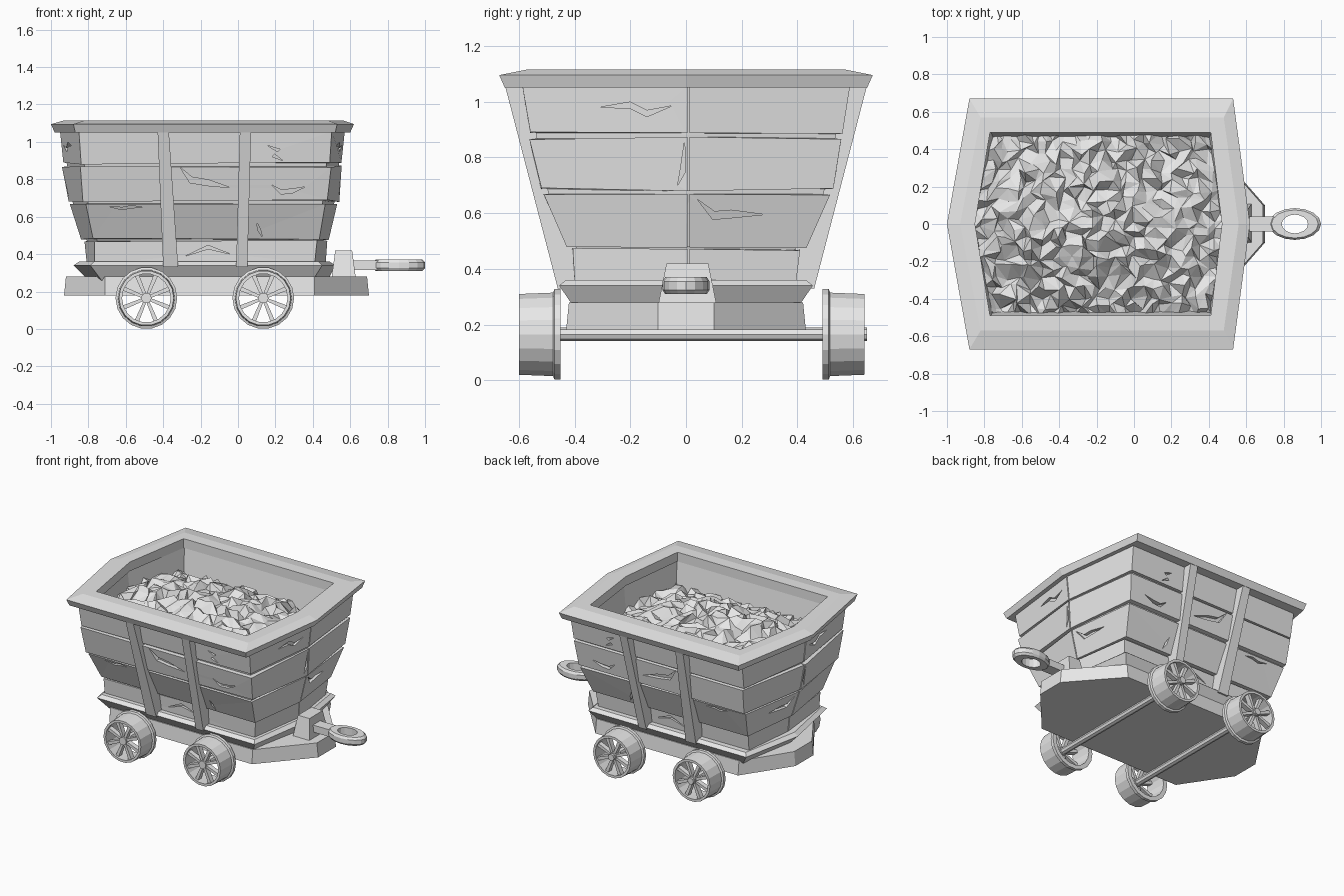
import bpy, bmesh, math, random
from mathutils import Vector

random.seed(4)
if "Cube" in bpy.data.objects:
    bpy.data.objects.remove(bpy.data.objects["Cube"])

grey = bpy.data.materials.new("plain_grey")
grey.use_nodes = True
grey.diffuse_color = (0.8, 0.8, 0.8, 1)
grey.node_tree.nodes["Principled BSDF"].inputs["Base Color"].default_value = (0.8, 0.8, 0.8, 1)


def finish(name, bm):
    bmesh.ops.recalc_face_normals(bm, faces=bm.faces)
    mesh = bpy.data.meshes.new(name)
    bm.to_mesh(mesh)
    bm.free()
    mesh.materials.append(grey)
    obj = bpy.data.objects.new(name, mesh)
    bpy.context.collection.objects.link(obj)
    return obj


def loft(bm, rings, closed=False):
    """Skin a row of point rings, either capped or joined end to end."""
    loops = [[bm.verts.new(p) for p in ring] for ring in rings]
    pairs = list(zip(loops, loops[1:]))
    if closed:
        pairs.append((loops[-1], loops[0]))
    else:
        bm.faces.new(loops[0])
        bm.faces.new(loops[-1])
    for a, b in pairs:
        for i in range(len(a)):
            j = (i + 1) % len(a)
            bm.faces.new((a[i], a[j], b[j], b[i]))


def lofted(name, rings, closed=False):
    bm = bmesh.new()
    loft(bm, rings, closed)
    return finish(name, bm)


def hexagon(z, xl, xr, tip_l, tip_r, hy):
    return [(xl, -hy, z), (xr, -hy, z), (tip_r, 0, z), (xr, hy, z), (xl, hy, z), (tip_l, 0, z)]


def dims(s, off=0.0):
    """Body outline for flare s (0 at the floor, 1 under the rim)."""
    return (-0.76 - 0.09 * s - off, 0.41 + 0.09 * s + off,
            -0.81 - 0.14 * s - off, 0.46 + 0.11 * s + off, 0.39 + 0.19 * s + off)


def body(z, s, off=0.0):
    return hexagon(z, *dims(s, off))


def jitter(ring, amount=0.006):
    return [Vector(p) + Vector([random.uniform(-amount, amount) for _ in p]) for p in ring]


def rect(x0, x1, y0, y1, z):
    return [(x0, y0, z), (x1, y0, z), (x1, y1, z), (x0, y1, z)]


# Inner shell of the tub
shell = [(0.30, 0), (0.47, 0.08), (0.67, 0.62), (0.88, 0.85), (1.07, 1)]
lofted("tub_lining", [body(z, s, -0.014) for z, s in shell]
       + [body(z, s, -0.08) for z, s in reversed(shell)], True)

# Horizontal plank courses
courses = [(0.35, 0, 0.47, 0.08), (0.48, 0.18, 0.67, 0.62),
           (0.685, 0.68, 0.87, 0.87), (0.885, 0.85, 1.06, 1)]
planks = []
for n, (z0, s0, z1, s1) in enumerate(courses):
    planks.append(lofted(f"plank_course_{n + 1}", [
        jitter(body(z0, s0, 0.004)), jitter(body(z1, s1, 0.004)),
        body(z1, s1, -0.035), body(z0, s0, -0.035)], True))


# Splits and chips in the planks
def flare(z):
    for z0, s0, z1, s1 in courses:
        if z <= z1:
            return s0 + (s1 - s0) * max(0, z - z0) / (z1 - z0)
    return 1


def wall_point(side, u, z, out):
    xl, xr, tip_l, tip_r, hy = dims(flare(z), out)
    if side in ("front", "back"):
        return (u, -hy if side == "front" else hy, z)
    tip, corner = (tip_r, xr) if side == "left_end" else (tip_l, xl)
    return (tip + (corner - tip) * abs(u) / hy, u, z)


def crack(bm, side, width, path):
    """Jagged wedge, pointed at both ends, following a path on one wall."""
    a, b = Vector(path[0]), Vector(path[-1])
    d = (b - a).normalized()
    w = Vector((-d.y, d.x)) * width
    mids = [Vector(p) for p in path[1:-1]]
    outline = [a] + [m - w for m in mids] + [b] + [m + w * 0.6 for m in reversed(mids)]
    loft(bm, [[wall_point(side, p.x, p.y, out) for p in outline] for out in (-0.022, 0.05)])


cuts = bmesh.new()
for side in ("front", "back"):
    crack(cuts, side, 0.012, [(0.16, 0.98), (0.22, 0.955), (0.19, 0.93), (0.24, 0.90)])
    crack(cuts, side, 0.014, [(0.18, 0.77), (0.23, 0.735), (0.29, 0.74), (0.36, 0.76)])
    crack(cuts, side, 0.02, [(-0.31, 0.865), (-0.25, 0.80), (-0.16, 0.785), (-0.04, 0.755)])
    crack(cuts, side, 0.008, [(-0.69, 0.655), (-0.62, 0.645), (-0.57, 0.655), (-0.51, 0.65)])
    crack(cuts, side, 0.01, [(0.10, 0.57), (0.115, 0.53), (0.13, 0.49)])
    crack(cuts, side, 0.012, [(-0.28, 0.39), (-0.16, 0.44), (-0.04, 0.40)])
for side in ("left_end", "right_end"):
    crack(cuts, side, 0.014, [(-0.31, 0.98), (-0.20, 0.99), (-0.14, 0.96), (-0.05, 0.985)])
    crack(cuts, side, 0.018, [(0.04, 0.65), (0.10, 0.595), (0.16, 0.60), (0.28, 0.595)])
    crack(cuts, side, 0.012, [(-0.03, 0.70), (-0.014, 0.75), (-0.005, 0.86)])
# Seam down the middle of each end
for x0, x1 in ((-1.1, -0.75), (0.40, 0.7)):
    for z0, s0, z1, s1 in courses:
        tips = [(dims(s)[3] - 0.016, 0.8) if x0 > 0 else (-1.1, dims(s)[2] + 0.016) for s in (s0, s1)]
        loft(cuts, [rect(*tips[0], 0.006, 0.013, z0 - 0.003), rect(*tips[1], 0.006, 0.013, z1 + 0.003)])
cutter = finish("crack_cutter", cuts)
cutter.hide_render = True
for plank in planks:
    mod = plank.modifiers.new("cracks", "BOOLEAN")
    mod.operation = "DIFFERENCE"
    mod.solver = "EXACT"
    mod.use_self = True
    mod.object = cutter
bpy.context.view_layer.update()
deps = bpy.context.evaluated_depsgraph_get()
cut_meshes = [bpy.data.meshes.new_from_object(p.evaluated_get(deps)) for p in planks]
for plank, mesh in zip(planks, cut_meshes):
    plank.modifiers.clear()
    plank.data = mesh
bpy.data.objects.remove(cutter)

# Rim
lofted("rim", [
    hexagon(1.05, -0.77, 0.41, -0.85, 0.47, 0.49),
    hexagon(1.05, -0.87, 0.52, -0.98, 0.60, 0.65),
    hexagon(1.095, -0.88, 0.53, -1.0, 0.62, 0.67),
    hexagon(1.115, -0.82, 0.48, -0.93, 0.56, 0.57),
    hexagon(1.115, -0.77, 0.41, -0.85, 0.47, 0.49)], True)

# Upright posts on both sides
for label, sign in (("right", -1), ("left", 1)):
    for n, (top, low) in enumerate([((-0.43, -0.37), (-0.40, -0.32)), ((0.01, 0.07), (-0.01, 0.05))]):
        lofted(f"{label}_post_{n + 1}", [
            rect(*low, sign * 0.36, sign * 0.46, 0.33),
            rect(*top, sign * 0.53, sign * 0.65, 1.06)])

# Flared skirt and floor frame
lofted("skirt", [
    hexagon(0.26, -0.73, 0.40, -0.80, 0.48, 0.40),
    hexagon(0.34, -0.79, 0.45, -0.88, 0.52, 0.455),
    hexagon(0.36, -0.77, 0.43, -0.85, 0.49, 0.43)])


def frame_ring(z, grow):
    half = [(-0.93 - grow, 0.10), (-0.71, 0.43 + grow), (0.41, 0.43 + grow), (0.70 + grow, 0.10)]
    return [(x, -y, z) for x, y in half] + [(x, y, z) for x, y in reversed(half)]


lofted("floor_frame", [frame_ring(0.18, 0), frame_ring(0.28, -0.01)])

# Coupling block, bar and ring
lofted("coupling_block", [rect(0.50, 0.63, -0.10, 0.11, 0.27), rect(0.52, 0.61, -0.07, 0.08, 0.42)])
lofted("coupling_bar", [rect(0.58, 0.75, -0.04, 0.04, 0.315), rect(0.58, 0.75, -0.04, 0.04, 0.365)])


def oval(rx, ry, z):
    turn = [i * math.tau / 16 for i in range(16)]
    return [(0.86 + rx * math.cos(a), ry * math.sin(a), z) for a in turn]


lofted("coupling_ring", [
    oval(0.07, 0.05, 0.31), oval(0.125, 0.075, 0.31), oval(0.14, 0.085, 0.325),
    oval(0.14, 0.085, 0.355), oval(0.125, 0.075, 0.37), oval(0.07, 0.05, 0.37)], True)


# Wheels and axles
def circle(cx, r, y, count=18):
    turn = [i * math.tau / count for i in range(count)]
    return [(cx + r * math.cos(a), y, 0.165 + r * math.sin(a)) for a in turn]


for place, cx in (("rear", -0.49), ("fore", 0.135)):
    lofted(f"{place}_axle", [circle(cx, 0.024, y, 8) for y in (-0.59, 0.65)])
    for label, sign in (("right", -1), ("left", 1)):
        def at(d):
            return 0.02 + sign * d
        bm = bmesh.new()
        tread = [(0.135, 0.47), (0.165, 0.47), (0.165, 0.492), (0.152, 0.497),
                 (0.147, 0.62), (0.13, 0.62)]
        loft(bm, [circle(cx, r, at(d)) for r, d in tread], True)
        loft(bm, [circle(cx, 0.028, at(d), 10) for d in (0.56, 0.615)])
        for k in range(8):
            a = (k + 0.5) * math.tau / 8
            along = Vector((math.cos(a), 0, math.sin(a)))
            across = Vector((-math.sin(a), 0, math.cos(a)))
            hub = Vector((cx, 0, 0.165))
            rings = []
            for r, w in ((0.015, 0.008), (0.14, 0.012)):
                rings.append([hub + along * r + across * w * e + Vector((0, at(d), 0))
                              for e, d in ((-1, 0.57), (1, 0.57), (1, 0.605), (-1, 0.605))])
            loft(bm, rings)
        finish(f"{place}_{label}_wheel", bm)

# Heap of broken rock
bm = bmesh.new()
cols, rows = 26, 19
grid = []
for i in range(cols + 1):
    line = []
    for j in range(rows + 1):
        inner = 0 < i < cols and 0 < j < rows
        wob = 0.04 if inner else 0
        u = 2 * j / rows - 1 + random.uniform(-wob, wob)
        v = 2 * i / cols - 1 + random.uniform(-wob, wob)
        left, right = -0.86 + 0.08 * abs(u), 0.48 - 0.06 * abs(u)
        x = left + (right - left) * (v + 1) / 2
        mound = (1 - u * u) * (1 - abs(v + 0.15) ** 2 * 0.75)
        z = 0.87 + 0.15 * mound + random.uniform(-0.045, 0.045)
        line.append(bm.verts.new((x, 0.49 * u, z)))
    grid.append(line)
for i in range(cols):
    for j in range(rows):
        a, b, c, d = grid[i][j], grid[i + 1][j], grid[i + 1][j + 1], grid[i][j + 1]
        if random.random() < 0.5:
            bm.faces.new((a, b, c))
            bm.faces.new((a, c, d))
        else:
            bm.faces.new((a, b, d))
            bm.faces.new((b, c, d))
finish("rock_heap", bm)
